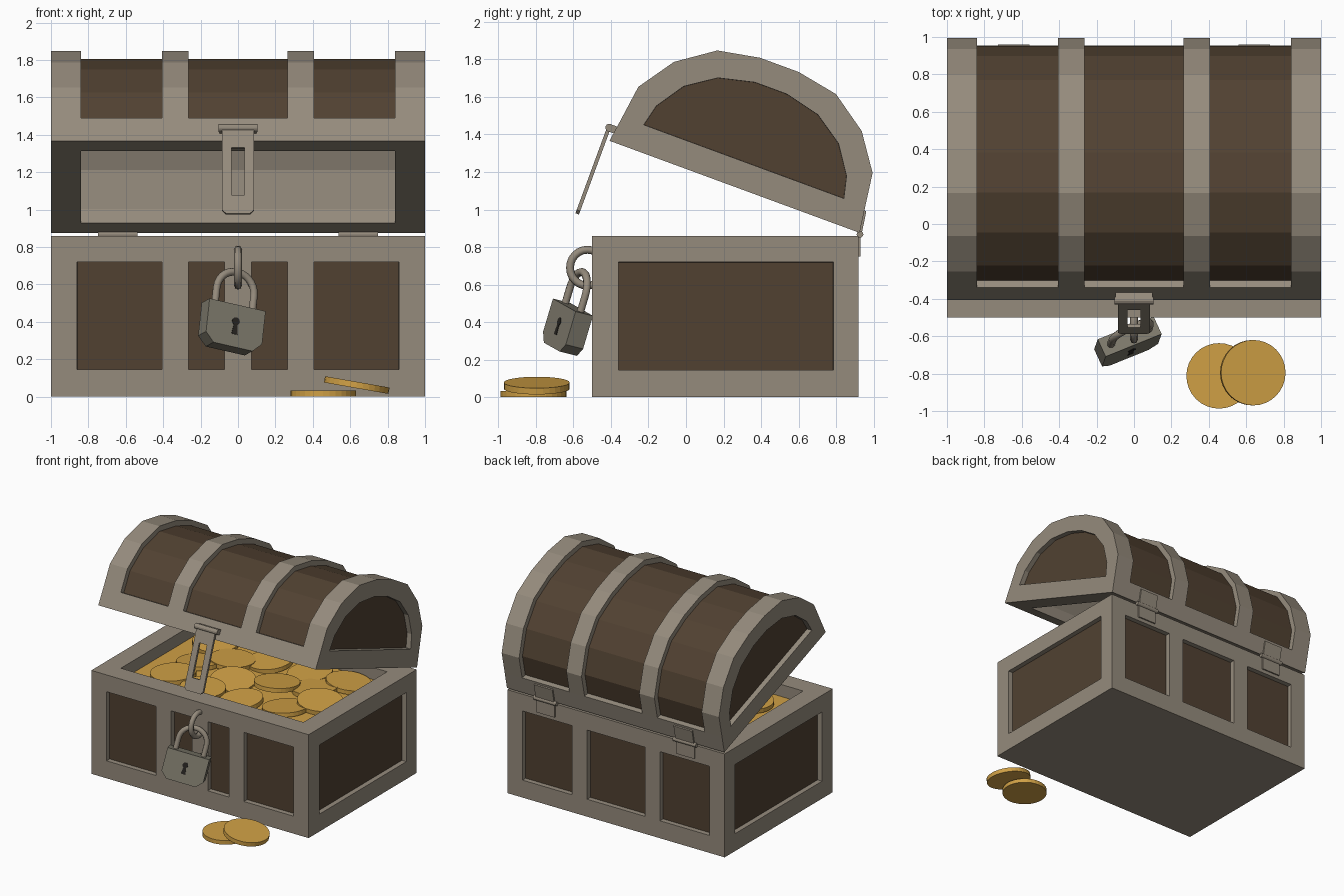
import bpy, bmesh, math, random
from mathutils import Matrix, Vector

if "Cube" in bpy.data.objects:
    bpy.data.objects.remove(bpy.data.objects["Cube"])

random.seed(4)
R, T = Matrix.Rotation, Matrix.Translation
rad = math.radians
I4 = Matrix.Identity(4)


def material(name, rgb):
    m = bpy.data.materials.new(name)
    m.diffuse_color = (*rgb, 1)
    m.use_nodes = True
    m.node_tree.nodes["Principled BSDF"].inputs["Base Color"].default_value = m.diffuse_color
    return m


GREY = material("grey_metal", (0.300, 0.258, 0.203))
WOOD = material("dark_wood", (0.082, 0.053, 0.031))
GOLD = material("gold", (0.63, 0.352, 0.060))
LOCK = material("lock_metal", (0.215, 0.200, 0.155))
DARK = material("keyhole_black", (0.02, 0.018, 0.015))


def finish(name, bm, mats, matrix=I4):
    bmesh.ops.recalc_face_normals(bm, faces=bm.faces[:])
    bm.transform(matrix)
    me = bpy.data.meshes.new(name)
    bm.to_mesh(me)
    bm.free()
    for m in mats:
        me.materials.append(m)
    ob = bpy.data.objects.new(name, me)
    bpy.context.collection.objects.link(ob)
    return ob


def prism(bm, pts, vec):
    a = [bm.verts.new(p) for p in pts]
    b = [bm.verts.new(Vector(p) + Vector(vec)) for p in pts]
    bm.faces.new(a)
    bm.faces.new(b[::-1])
    for i in range(len(a)):
        j = (i + 1) % len(a)
        bm.faces.new((a[i], b[i], b[j], a[j]))


def box(bm, x0, x1, y0, y1, z0, z1):
    prism(bm, [(x0, y0, z0), (x1, y0, z0), (x1, y1, z0), (x0, y1, z0)], (0, 0, z1 - z0))


def barrel(bm, r, length, loc):
    bmesh.ops.create_cone(bm, cap_ends=True, segments=12, radius1=r, radius2=r, depth=length,
                          matrix=T(loc) @ R(math.pi / 2, 4, 'Y'))


def panelled(name, outer, inner, link, xs, segs, depth, matrix=I4):
    """Profile extruded along x, with sunken wood panels on the skin and both ends."""
    bm = bmesh.new()
    rows = [[bm.verts.new((x, *p)) for p in outer] for x in xs]
    n, panels = len(outer), []
    for s in range(len(xs) - 1):
        for k in range(n):
            j = (k + 1) % n
            f = bm.faces.new((rows[s][k], rows[s + 1][k], rows[s + 1][j], rows[s][j]))
            if s in (1, 3, 5) and k in segs:
                panels.append(f)
    for row, x in ((rows[0], xs[0]), (rows[-1], xs[-1])):
        ring = [bm.verts.new((x, *p)) for p in inner]
        panels.append(bm.faces.new(ring))
        for k in range(len(ring) - 1):
            bm.faces.new(row[link[k]:link[k + 1] + 1] + [ring[k + 1], ring[k]])
        bm.faces.new((row[link[-1]], row[link[0]], ring[0], ring[-1]))
    bmesh.ops.recalc_face_normals(bm, faces=bm.faces[:])
    bmesh.ops.inset_region(bm, faces=panels, thickness=0.001, depth=-depth, use_even_offset=True)
    for f in panels:
        f.material_index = 1
    return finish(name, bm, [GREY, WOOD], matrix)


def hollow(ob, cutter):
    mod = ob.modifiers.new("cavity", 'BOOLEAN')
    mod.operation = 'DIFFERENCE'
    mod.solver = 'EXACT'
    mod.object = cutter
    bpy.context.view_layer.objects.active = ob
    bpy.ops.object.modifier_apply(modifier=mod.name)
    bpy.data.objects.remove(cutter)


def rod(name, pts, r, mat, cyclic=False, matrix=I4):
    cu = bpy.data.curves.new(name, 'CURVE')
    cu.dimensions = '3D'
    cu.bevel_depth, cu.bevel_resolution = r, 2
    sp = cu.splines.new('POLY')
    sp.points.add(len(pts) - 1)
    for p, co in zip(sp.points, pts):
        p.co = (*(matrix @ Vector(co)), 1)
    sp.use_cyclic_u = cyclic
    cu.materials.append(mat)
    ob = bpy.data.objects.new(name, cu)
    bpy.context.collection.objects.link(ob)
    bpy.ops.object.select_all(action='DESELECT')
    ob.select_set(True)
    bpy.context.view_layer.objects.active = ob
    bpy.ops.object.convert(target='MESH')


# Chest body
F, B = -0.5, 0.92
body = panelled("chest_body",
                [(F, 0), (F, .145), (F, .72), (F, .86), (B, .86), (B, .72), (B, .145), (B, 0)],
                [(-.36, .145), (-.36, .72), (.785, .72), (.785, .145)], [0, 3, 4, 7],
                [-1, -.86, -.405, -.265, .265, .405, .86, 1], (1, 5), 0.04)
bm = bmesh.new()
box(bm, -.84, .84, -.34, .76, .3, 1)
hollow(body, finish("body_cutter", bm, [GREY]))

# Lid, modelled closed with the hinge at the origin, then swung open
LID = T((0, .925, .876)) @ R(rad(-20.2), 4, 'X')


def arch(half):
    return [(-.71 - u, v) for u, v in half] + [(-.71 + u, v) for u, v in half[::-1]]


lid = panelled("lid",
               arch([(.71, 0), (.69, .14), (.665, .323), (.533, .513), (.337, .65), (.11, .692)]),
               arch([(.568, .143), (.54, .26), (.44, .408), (.284, .514), (.09, .56)]),
               [0, 2, 3, 4, 5, 6, 7, 8, 9, 11],
               [-1, -.84, -.405, -.265, .265, .405, .84, 1], range(1, 10), 0.042, LID)
bm = bmesh.new()
cavity = arch([(.56, -.1), (.56, .08), (.5, .28), (.41, .4), (.27, .49), (.09, .53)])
prism(bm, [(-.84, *p) for p in cavity], (1.68, 0, 0))
hollow(lid, finish("lid_cutter", bm, [GREY], LID))

# Plate behind the staple
bm = bmesh.new()
box(bm, -.072, .072, -.5, -.45, .14, .725)
finish("staple_plate", bm, [GREY])

# Slotted hasp hanging from the lid
bm = bmesh.new()
y0, y1 = -1.457, -1.437
for s in (-1, 1):
    box(bm, min(s * .035, s * .085), max(s * .035, s * .085), y0, y1, -.32, -.05)
box(bm, -.085, .085, y0, y1, -.05, .065)
prism(bm, [(-.085, y0, -.32), (.085, y0, -.32), (.085, y0, -.405), (.065, y0, -.425),
           (-.065, y0, -.425), (-.085, y0, -.405)], (0, y1 - y0, 0))
barrel(bm, .021, .21, (0, -1.445, .065))
box(bm, -.1, .1, -1.44, -1.405, .045, .085)
finish("hasp", bm, [GREY], LID)

# Back hinges
for s, side in ((-1, "left"), (1, "right")):
    x = s * .643
    bm = bmesh.new()
    barrel(bm, .018, .21, (x, .927, .868))
    box(bm, x - .085, x + .085, .915, .931, .75, .868)
    finish("hinge_lower_" + side, bm, [GREY])
    bm = bmesh.new()
    prism(bm, [(x - .085, -.01, 0), (x - .085, .012, 0), (x - .085, -.006, .12), (x - .085, -.03, .12)],
          (.17, 0, 0))
    finish("hinge_upper_" + side, bm, [GREY], LID)

# Staple ring on the front
rod("staple_ring", [(0, -.525 + .093 * math.cos(a), .69 + .096 * math.sin(a))
                    for a in [i * math.tau / 24 for i in range(24)]], .021, GREY, True)

# Padlock
PAD = T((-.035, -.635, .37)) @ R(rad(22), 4, 'Z') @ R(rad(12), 4, 'Y') @ R(rad(-13), 4, 'X')
bm = bmesh.new()
prism(bm, [(-.165, -.052, .115), (.165, -.052, .115), (.165, -.052, -.07), (.115, -.052, -.12),
           (-.115, -.052, -.12), (-.165, -.052, -.07)], (0, .104, 0))
finish("padlock_body", bm, [LOCK], PAD)
shackle = [(-.11, 0, .08)] + [(-.11 * math.cos(a), 0, .2 + .11 * math.sin(a))
                              for a in [i * math.pi / 14 for i in range(15)]] + [(.11, 0, .08)]
rod("padlock_shackle", shackle, .021, GREY, matrix=PAD)
bm = bmesh.new()
hole = [(.022 * math.sin(a), -.055, .022 + .022 * math.cos(a))
        for a in [rad(-150 + 30 * i) for i in range(11)]]
prism(bm, hole + [(.018, -.055, -.05), (-.018, -.055, -.05)], (0, .005, 0))
finish("keyhole", bm, [DARK], PAD)


# Gold filling and coins
def coin(name, loc, rx=0, ry=0):
    bm = bmesh.new()
    bmesh.ops.create_cone(bm, cap_ends=True, segments=32, radius1=.175, radius2=.175, depth=.034)
    finish(name, bm, [GOLD], T(loc) @ R(rad(rx), 4, 'X') @ R(rad(ry), 4, 'Y'))


bm = bmesh.new()
box(bm, -.845, .845, -.345, .765, .5, .76)
finish("gold_filling", bm, [GOLD])
spots = [(.47, -.05), (.47, .34), (.195, .235), (-.13, .12), (-.085, .54), (-.54, -.08), (-.53, .25),
         (.62, .57), (-.6, .56), (.27, .56), (-.33, .4), (.65, .15), (.12, -.14), (-.22, -.15)]
for i, (x, y) in enumerate(spots):
    coin("coin_%02d" % i, (x, y, .77 + .012 * (i % 3)), random.uniform(-7, 7), random.uniform(-7, 7))
coin("ground_coin_flat", (.455, -.812, .017))
coin("ground_coin_leaning", (.635, -.795, .062), 0, 10)
